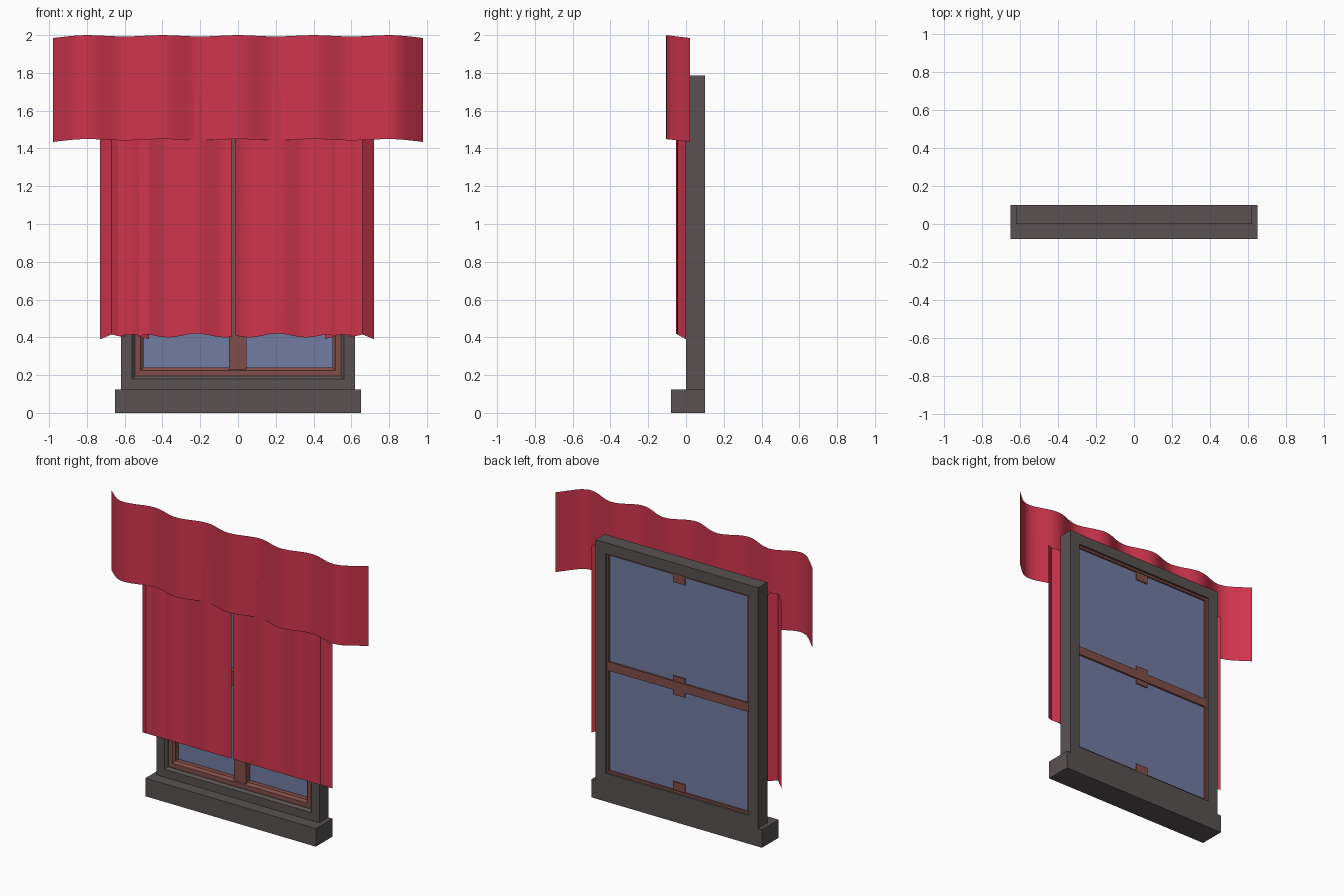
import bpy, bmesh, math

if "Cube" in bpy.data.objects:
    bpy.data.objects.remove(bpy.data.objects["Cube"])


def material(name, rgb):
    m = bpy.data.materials.new(name)
    m.diffuse_color = (*rgb, 1)
    m.use_nodes = True
    m.node_tree.nodes["Principled BSDF"].inputs["Base Color"].default_value = m.diffuse_color
    return m


FRAME = material("dark_frame", (0.10, 0.085, 0.085))
SASH = material("red_brown_wood", (0.22, 0.075, 0.065))
GLASS = material("blue_glass", (0.17, 0.20, 0.36))
CLOTH = material("red_cloth", (0.62, 0.035, 0.075))


def make(name, verts, faces, mat, smooth=False):
    me = bpy.data.meshes.new(name)
    me.from_pydata(verts, [], faces)
    me.materials.append(mat)
    ob = bpy.data.objects.new(name, me)
    bpy.context.collection.objects.link(ob)
    if smooth:
        bpy.ops.object.select_all(action='DESELECT')
        ob.select_set(True)
        bpy.context.view_layer.objects.active = ob
        bpy.ops.object.shade_smooth_by_angle(angle=math.radians(40))
    else:
        bm = bmesh.new()
        bm.from_mesh(me)
        bmesh.ops.recalc_face_normals(bm, faces=bm.faces)
        bm.to_mesh(me)
        bm.free()
    return ob


def box(name, x0, x1, y0, y1, z0, z1, mat):
    v = [(x, y, z) for x in (x0, x1) for y in (y0, y1) for z in (z0, z1)]
    f = [(0, 1, 3, 2), (4, 6, 7, 5), (0, 4, 5, 1),
         (2, 3, 7, 6), (0, 2, 6, 4), (1, 5, 7, 3)]
    return make(name, v, f, mat)


def ring(name, hw, z0, z1, profile, mat):
    """Mitred rectangular frame; profile is a closed loop of (inset, y)."""
    n, v = len(profile), []
    for sx, sz in ((-1, 0), (1, 0), (1, 1), (-1, 1)):
        for i, y in profile:
            v.append((sx * (hw - i), y, z1 - i if sz else z0 + i))
    f = [(c * n + k, c * n + (k + 1) % n,
          (c + 1) % 4 * n + (k + 1) % n, (c + 1) % 4 * n + k)
         for c in range(4) for k in range(n)]
    return make(name, v, f, mat)


def drape(name, path, bottom, top, slope):
    """Hanging sheet along an (x, y) path, rising slightly towards the front."""
    v = []
    for x, y in path:
        v += [(x, y, bottom - slope * y), (x, y, top - slope * y)]
    f = [(2 * i, 2 * i + 2, 2 * i + 3, 2 * i + 1) for i in range(len(path) - 1)]
    return make(name, v, f, CLOTH, smooth=True)


# Sill and outer frame
box("sill", -0.65, 0.65, -0.08, 0.1, 0, 0.125, FRAME)
ring("outer_frame", 0.62, 0.12, 1.785,
     [(0, 0), (0.06, 0), (0.075, 0.015), (0.075, 0.1), (0, 0.1)], FRAME)

# Sash, rebated at the back to take the glass
ring("sash", 0.55, 0.19, 1.715,
     [(0, 0.02), (0.035, 0.02), (0.05, 0.035), (0.05, 0.07),
      (0.02, 0.07), (0.02, 0.085), (0, 0.085)], SASH)
box("mullion", -0.048, 0.045, 0.025, 0.066, 0.2, 1.7, SASH)
box("middle_rail_front", -0.54, 0.54, 0.02, 0.068, 0.88, 0.98, SASH)
box("middle_rail_back", -0.54, 0.54, 0.068, 0.085, 0.90, 0.96, SASH)
for i, z in enumerate((0.20, 0.955, 0.865, 1.64)):
    h = 0.065 if i in (0, 3) else 0.04
    box(f"mullion_end_{i}", -0.048, 0.045, 0.06, 0.08, z, z + h, SASH)

# Glass panes
for name, z0, z1 in (("lower_glass", 0.21, 0.90), ("upper_glass", 0.96, 1.695)):
    box(name, -0.53, 0.53, 0.068, 0.072, z0, z1, GLASS)

# Curtains: tight overlapping folds outside, soft waves inside
folds = [(-0.73, 0), (-0.67, -0.045), (-0.60, -0.018), (-0.635, -0.035),
         (-0.545, -0.045), (-0.47, -0.002), (-0.53, -0.03)]
for name, mirror, inner in (("left_curtain", False, -0.035),
                            ("right_curtain", True, 0.003)):
    path = list(folds)
    for k in range(25):
        x = -0.48 + (inner + 0.48) * k / 24
        path.append((x, -0.036 - 0.018 * math.cos(2 * math.pi * (x + 0.22) / 0.3)))
    if mirror:
        path = [(-0.01 - x, y) for x, y in reversed(path)]
    drape(name, path, 0.39, 1.68, 0.55)

# Valance: even waves with the two ends turned back to the wall
wave = []
for k in range(65):
    x = -0.82 + 1.64 * k / 64
    wave.append((x, -0.077 - 0.028 * math.cos(2 * math.pi * x / 0.4)))
left_end = [(-0.98, 0.02), (-0.90, -0.055), (-0.86, -0.088)]
right_end = [(-x, y) for x, y in reversed(left_end)]
drape("valance", left_end + wave + right_end, 1.437, 1.987, 0.12)
